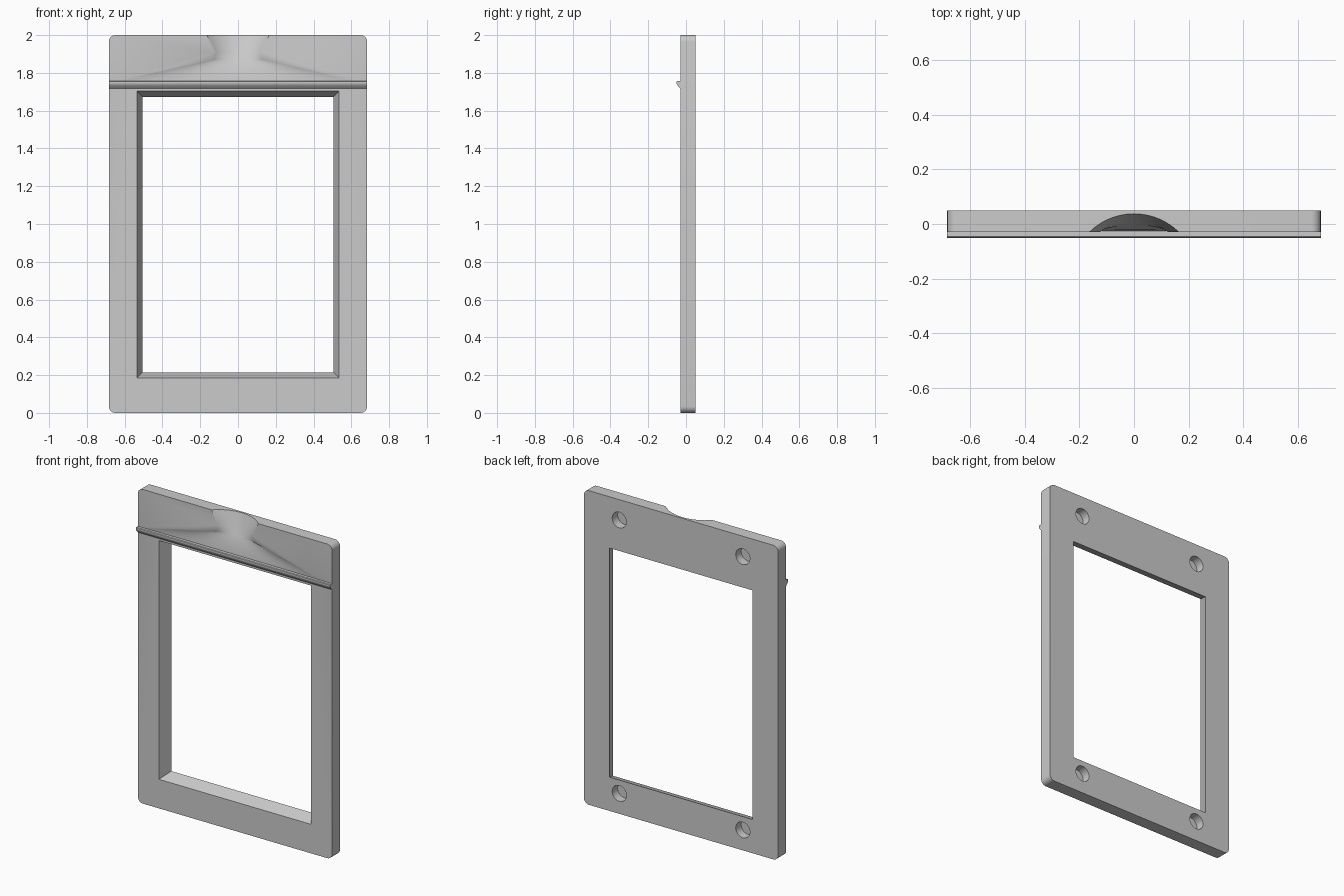
import bpy, bmesh, math

if "Cube" in bpy.data.objects:
    bpy.data.objects.remove(bpy.data.objects["Cube"])

FRONT, BACK = -0.03, 0.05
HALF_W, HEIGHT = 0.684, 2.0

grey = bpy.data.materials.new("grey")
grey.diffuse_color = (0.6, 0.6, 0.6, 1)
grey.use_nodes = True
grey.node_tree.nodes["Principled BSDF"].inputs["Base Color"].default_value = grey.diffuse_color


def loft(name, rings):
    """Closed solid skinned through matching rings of points."""
    bm = bmesh.new()
    loops = [[bm.verts.new(p) for p in ring] for ring in rings]
    n = len(loops[0])
    for a, b in zip(loops, loops[1:]):
        for i in range(n):
            j = (i + 1) % n
            bm.faces.new((a[i], a[j], b[j], b[i]))
    bm.faces.new(loops[0])
    bm.faces.new(loops[-1])
    bmesh.ops.recalc_face_normals(bm, faces=bm.faces)
    mesh = bpy.data.meshes.new(name)
    bm.to_mesh(mesh)
    bm.free()
    ob = bpy.data.objects.new(name, mesh)
    bpy.context.collection.objects.link(ob)
    mesh.materials.append(grey)
    return ob


def rect(hw, z0, z1, y):
    return [(-hw, y, z0), (hw, y, z0), (hw, y, z1), (-hw, y, z1)]


def rounded_rect(hw, z0, z1, r, y, steps=6):
    pts = []
    corners = [(hw - r, z1 - r), (-hw + r, z1 - r), (-hw + r, z0 + r), (hw - r, z0 + r)]
    for k, (cx, cz) in enumerate(corners):
        for s in range(steps + 1):
            a = math.pi / 2 * (k + s / steps)
            pts.append((cx + r * math.cos(a), y, cz + r * math.sin(a)))
    return pts


def circle(cx, cz, r, y, n=32):
    return [(cx + r * math.cos(2 * math.pi * i / n), y,
             cz + r * math.sin(2 * math.pi * i / n)) for i in range(n)]


def channel(z, hw, depth, n=24):
    """Shallow circular arc sunk into the front face, closed in front of it."""
    radius = (hw * hw + depth * depth) / (2 * depth)
    span = math.asin(min(1, hw / radius))
    pts = [(-hw, FRONT - 0.05, z)]
    for i in range(n + 1):
        a = span * (2 * i / n - 1)
        pts.append((radius * math.sin(a), FRONT + depth - radius * (1 - math.cos(a)), z))
    return pts + [(hw, FRONT - 0.05, z)]


def cut(target, cutter):
    mod = target.modifiers.new(cutter.name, "BOOLEAN")
    mod.operation = "DIFFERENCE"
    mod.solver = "EXACT"
    mod.object = cutter
    bpy.context.view_layer.objects.active = target
    bpy.ops.object.modifier_apply(modifier=mod.name)
    bpy.data.objects.remove(cutter)


# Frame plate with rounded corners
frame = loft("frame_plate", [rounded_rect(HALF_W, 0, HEIGHT, 0.035, y) for y in (FRONT, BACK)])

# Window opening, tapering towards the back
t = 0.03 / (BACK - FRONT) * 0.02
cut(frame, loft("window_cutter", [rect(0.535 + t, 0.185 - t, 1.705 + t, FRONT - 0.02),
                                  rect(0.505 - t, 0.215 + t, 1.673 - t, BACK + 0.02)]))

# Pouring funnel that narrows, then fans out towards the ridge
cut(frame, loft("funnel_cutter", [channel(*s) for s in (
    (2.02, 0.173, 0.073), (1.91, 0.125, 0.042), (1.87, 0.14, 0.027),
    (1.82, 0.38, 0.010), (1.75, 0.68, 0.003))]))

# Blind round sockets in the back
for sx in (-1, 1):
    for z in (0.13, 1.87):
        cut(frame, loft("socket_cutter", [circle(sx * 0.435, z, 0.05, y)
                                          for y in (BACK - 0.055, BACK + 0.02)]))

# Drip ridge across the front: flat top, rounded nose, sloping underside
profile = [(FRONT + 0.012, 1.757), (-0.046, 1.757), (-0.050, 1.754), (-0.051, 1.748),
           (-0.048, 1.738), (-0.040, 1.728), (FRONT, 1.718), (FRONT + 0.012, 1.718)]
ridge = loft("front_ridge", [[(x, y, z) for y, z in profile] for x in (-HALF_W, HALF_W)])

# Smooth curves, sharp edges
for ob in (frame, ridge):
    bpy.ops.object.select_all(action="DESELECT")
    ob.select_set(True)
    bpy.context.view_layer.objects.active = ob
    bpy.ops.object.shade_smooth_by_angle(angle=math.radians(30))
